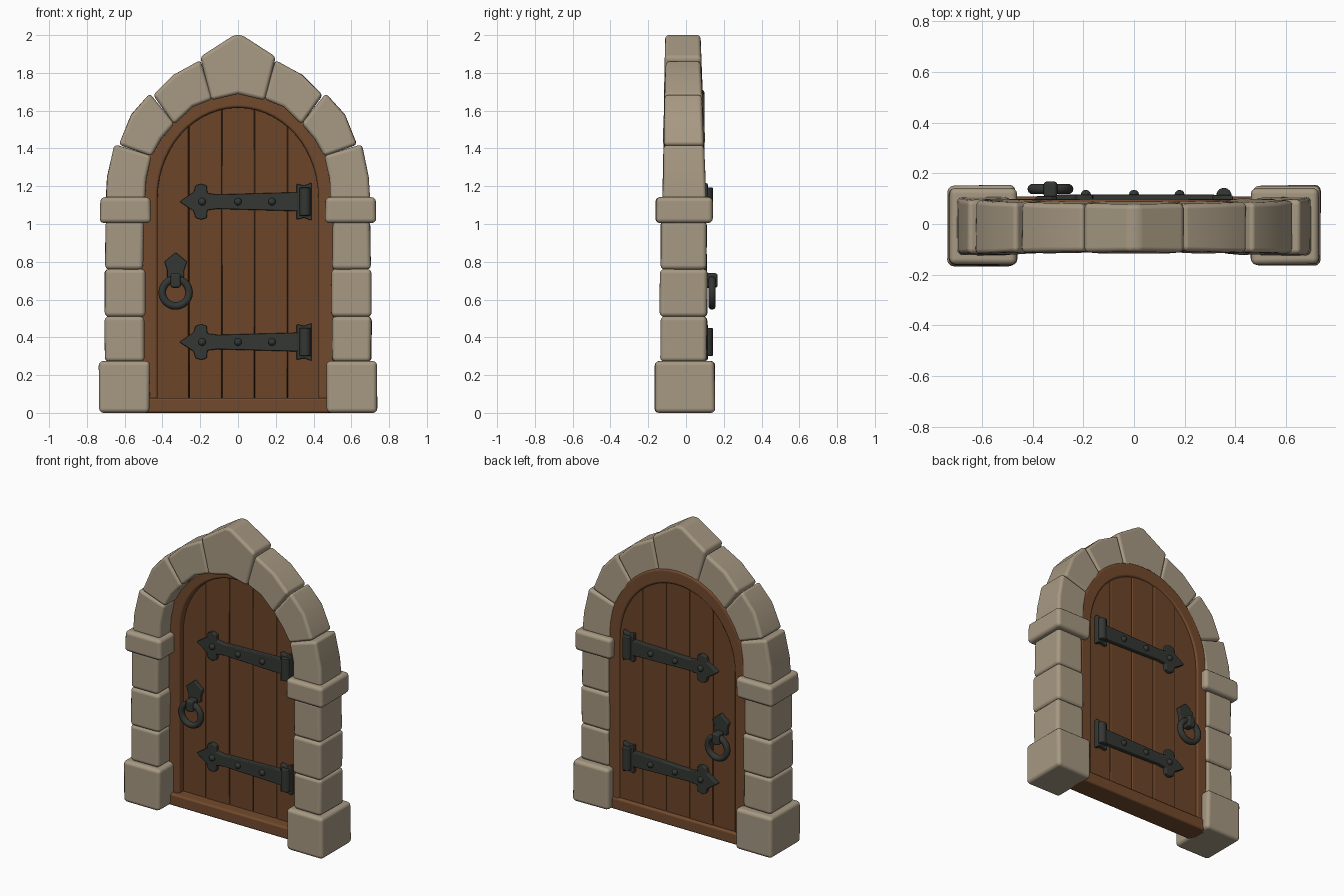
import bpy, bmesh, math, random
from mathutils import Vector

if "Cube" in bpy.data.objects:
    bpy.data.objects.remove(bpy.data.objects["Cube"])

random.seed(4)
MID = 0.058          # y of the door's middle plane
SPRING = 1.14        # height where the arch begins


def material(name, rgb):
    m = bpy.data.materials.new(name)
    m.diffuse_color = (*rgb, 1)
    m.use_nodes = True
    m.node_tree.nodes["Principled BSDF"].inputs["Base Color"].default_value = m.diffuse_color
    return m


STONE = material("stone", (0.385, 0.318, 0.225))
PLANK = material("plank wood", (0.150, 0.060, 0.022))
FRAME = material("frame wood", (0.170, 0.068, 0.026))
GAP = material("dark wood gap", (0.045, 0.020, 0.009))
IRON = material("dark iron", (0.034, 0.038, 0.033))


def finish(name, bm, mat, bevel=0.0, segments=2):
    bmesh.ops.recalc_face_normals(bm, faces=bm.faces)
    mesh = bpy.data.meshes.new(name)
    for f in bm.faces:
        f.smooth = True
    bm.to_mesh(mesh)
    bm.free()
    mesh.materials.append(mat)
    ob = bpy.data.objects.new(name, mesh)
    bpy.context.collection.objects.link(ob)
    if bevel:
        b = ob.modifiers.new("bevel", 'BEVEL')
        b.width, b.segments = bevel, segments
        b.limit_method, b.angle_limit = 'ANGLE', math.radians(28)
        b.harden_normals = True
    return ob


def prism(name, pts, front, back, mat, bevel=0.0, segments=2, jitter=0.0):
    """Extrude an x-z outline in y; front and back may depend on height."""
    bm = bmesh.new()
    fy = front if callable(front) else (lambda z: front)
    by = back if callable(back) else (lambda z: back)
    r = lambda: random.uniform(-jitter, jitter)
    a = [bm.verts.new((x + r(), fy(z) + r(), z)) for x, z in pts]
    b = [bm.verts.new((x + r(), by(z) + r(), z)) for x, z in pts]
    bm.faces.new(a)
    bm.faces.new(b[::-1])
    n = len(pts)
    for i in range(n):
        j = (i + 1) % n
        bm.faces.new((a[i], b[i], b[j], a[j]))
    return finish(name, bm, mat, bevel, segments)


def rect(x0, x1, z0, z1):
    return [(x0, z0), (x1, z0), (x1, z1), (x0, z1)]


def arch(a, b, n=28):
    return [(a * math.cos(math.pi * i / n), SPRING + b * math.sin(math.pi * i / n))
            for i in range(n + 1)]


# Stone jambs: base, three blocks and impost on each side
JAMB = [("base_stone", 0.468, 0.735, 0.0, 0.275, -0.165, 0.153),
        ("jamb_stone_1", 0.497, 0.706, 0.27, 0.512, -0.135, 0.112),
        ("jamb_stone_2", 0.492, 0.706, 0.508, 0.762, -0.138, 0.114),
        ("jamb_stone_3", 0.50, 0.702, 0.758, 1.015, -0.134, 0.110),
        ("impost_stone", 0.462, 0.73, 1.005, 1.142, -0.160, 0.140)]
# Arch stones as x-z outlines of the right half
VOUSSOIRS = [[(0.49, 1.13), (0.70, 1.13), (0.692, 1.25), (0.655, 1.422), (0.457, 1.362), (0.485, 1.24)],
             [(0.457, 1.358), (0.630, 1.42), (0.565, 1.58), (0.465, 1.692), (0.335, 1.53), (0.405, 1.45)],
             [(0.337, 1.527), (0.449, 1.683), (0.34, 1.79), (0.197, 1.868), (0.138, 1.66), (0.24, 1.62)]]
front_y = lambda z: -0.124 + 0.018 * (z - SPRING) / 0.86
back_y = lambda z: 0.106 - 0.033 * (z - SPRING) / 0.86
for s, side in ((-1, "left"), (1, "right")):
    for name, x0, x1, z0, z1, y0, y1 in JAMB:
        prism(f"{side}_{name}", rect(s * x0, s * x1, z0, z1), y0, y1, STONE, 0.024, 3, 0.003)
    for i, pts in enumerate(VOUSSOIRS):
        prism(f"{side}_arch_stone_{i + 1}", [(s * x, z) for x, z in pts],
              front_y, back_y, STONE, 0.02, 3, 0.002)
prism("keystone", [(-0.142, 1.655), (0, 1.688), (0.142, 1.655), (0.2, 1.885), (0.02, 2.001),
                   (-0.02, 2.001), (-0.2, 1.885)],
      lambda z: front_y(z) - 0.004, lambda z: back_y(z) + 0.004, STONE, 0.02, 3)

# Wooden frame and sill
outer = [(0.51, 0.0)] + arch(0.51, 0.57) + [(-0.51, 0.0)]
inner = [(0.425, 0.0)] + arch(0.425, 0.475) + [(-0.425, 0.0)]
prism("door_frame", outer + inner[::-1], -0.015, 0.098, FRAME, 0.016, 3)
prism("sill", rect(-0.49, 0.49, 0.0, 0.08), -0.045, 0.108, FRAME, 0.014)

# Planks over a dark core
prism("door_core", [(0.44, 0.02)] + arch(0.44, 0.50) + [(-0.44, 0.02)],
      MID - 0.02, MID + 0.02, GAP)
top = lambda x: SPRING + 0.50 * math.sqrt(max(0, 1 - (x / 0.45) ** 2))
edges = [-0.44, -0.26, -0.085, 0.088, 0.262, 0.44]
for i, (x0, x1) in enumerate(zip(edges, edges[1:])):
    x0, x1 = x0 + 0.002, x1 - 0.002
    curve = [(x1 + (x0 - x1) * k / 8, top(x1 + (x0 - x1) * k / 8)) for k in range(9)]
    d = 0.03 + random.uniform(-0.002, 0.002)
    prism(f"plank_{i + 1}", [(x0, 0.03), (x1, 0.03)] + curve, MID - d, MID + d, PLANK, 0.006)


def fitting(name, kind, x, y, z, radius, height=0.0):
    """Rivet dome or upright hinge barrel."""
    bm = bmesh.new()
    if kind == "dome":
        bmesh.ops.create_uvsphere(bm, u_segments=12, v_segments=8, radius=radius)
        bevel = 0
    else:
        bmesh.ops.create_cone(bm, cap_ends=True, segments=14, radius1=radius, radius2=radius, depth=height)
        bevel = 0.006
    bmesh.ops.translate(bm, verts=bm.verts, vec=(x, y, z))
    finish(name, bm, IRON, bevel)


def ring(name, centre, major, minor, nu=32, nv=10):
    bm = bmesh.new()
    c = Vector(centre)
    grid = []
    for i in range(nu):
        u = 2 * math.pi * i / nu
        row = []
        for j in range(nv):
            v = 2 * math.pi * j / nv
            r = major + minor * math.cos(v)
            row.append(bm.verts.new(c + Vector((r * math.cos(u), minor * math.sin(v), r * math.sin(u)))))
        grid.append(row)
    for i in range(nu):
        for j in range(nv):
            p, q = (i + 1) % nu, (j + 1) % nv
            bm.faces.new((grid[i][j], grid[p][j], grid[p][q], grid[i][q]))
    finish(name, bm, IRON)


# Iron fittings on both faces of the door
half = [(-0.31, 0.0), (-0.235, 0.05), (-0.225, 0.085), (-0.195, 0.095), (-0.165, 0.085), (-0.162, 0.045),
        (-0.11, 0.038), (0.32, 0.05)]
strap = half + [(x, -z) for x, z in half[:0:-1]]
plate = [(0.31, -0.095), (0.35, -0.085), (0.39, -0.1), (0.39, 0.1), (0.35, 0.085), (0.31, 0.095)]
for s, side in ((-1, "front"), (1, "back")):
    y = lambda d: MID + s * d
    for zc, level in ((0.375, "lower"), (1.118, "upper")):
        tag = f"{side}_{level}"
        prism(f"{tag}_hinge_strap", [(x, z + zc) for x, z in strap], y(0.02), y(0.058), IRON, 0.006)
        prism(f"{tag}_hinge_plate", [(x, z + zc) for x, z in plate], y(0.02), y(0.056), IRON, 0.006)
        fitting(f"{tag}_hinge_barrel", "barrel", 0.355, y(0.055), zc, 0.03, 0.15)
        for k, x in enumerate((-0.19, 0.0, 0.18)):
            fitting(f"{tag}_rivet_{k + 1}", "dome", x, y(0.057), zc, 0.02)
    hx = -0.33
    shield = [(0, 0.85), (0.06, 0.80), (0.045, 0.755), (0.045, 0.715), (-0.045, 0.715),
              (-0.045, 0.755), (-0.06, 0.80)]
    prism(f"{side}_handle_plate", [(hx + x, z) for x, z in shield], y(0.02), y(0.052), IRON, 0.006)
    prism(f"{side}_handle_boss", rect(hx - 0.027, hx + 0.027, 0.662, 0.74), y(0.045), y(0.11), IRON, 0.014, 3)
    ring(f"{side}_handle_ring", (hx, y(0.080), 0.637), 0.071, 0.02)
